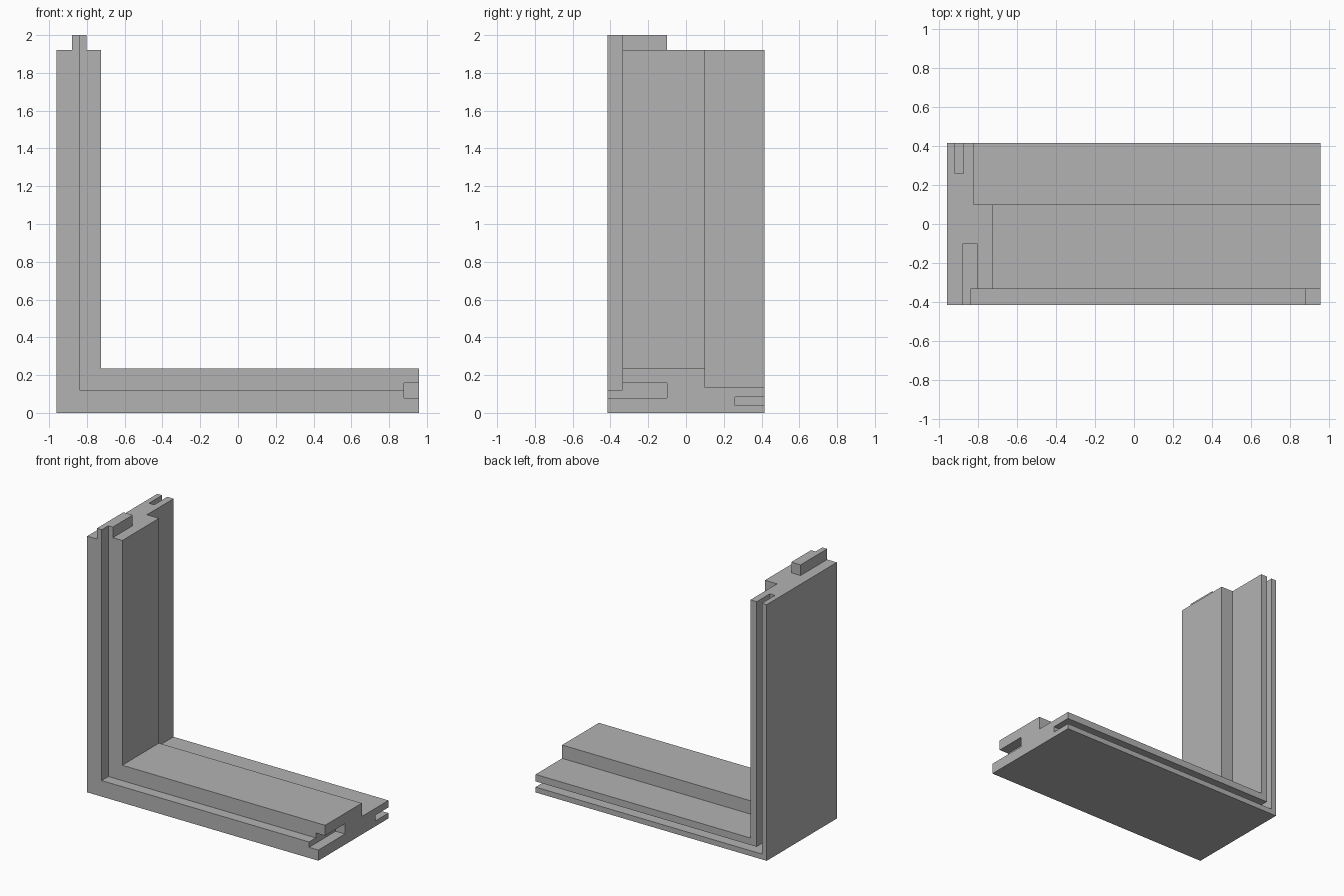
import bpy
import bmesh

cube = bpy.data.objects.get("Cube")
if cube:
    bpy.data.objects.remove(cube, do_unlink=True)

LEFT, RIGHT, TOP = -0.96, 0.957, 1.92
FRONT, BACK = -0.415, 0.415
LIP_Y, STEP_Y, TENON_Y = -0.335, 0.1, -0.1
LIP_T, FULL_T, STEP_T = 0.12, 0.235, 0.135

grey = bpy.data.materials.new("plain grey")
grey.use_nodes = True
grey.diffuse_color = (0.45, 0.45, 0.45, 1)
grey.node_tree.nodes["Principled BSDF"].inputs["Base Color"].default_value = grey.diffuse_color


def make_object(name, bm):
    bmesh.ops.recalc_face_normals(bm, faces=bm.faces[:])
    mesh = bpy.data.meshes.new(name)
    bm.to_mesh(mesh)
    bm.free()
    mesh.materials.append(grey)
    obj = bpy.data.objects.new(name, mesh)
    bpy.context.collection.objects.link(obj)
    return obj


def loft(name, rings, cap_first=True):
    """Join matching rings of points into a capped solid."""
    bm = bmesh.new()
    loops = [[bm.verts.new(p) for p in ring] for ring in rings]
    for a, b in zip(loops, loops[1:]):
        for i in range(len(a)):
            j = (i + 1) % len(a)
            bm.faces.new((a[i], a[j], b[j], b[i]))
    if cap_first:
        bm.faces.new(loops[0])
    bm.faces.new(loops[-1])
    return make_object(name, bm)


# Frame section: (depth y, thickness from the outer face), with rear groove
section = [
    (FRONT, 0), (BACK, 0), (BACK, 0.04), (0.26, 0.04), (0.26, 0.083),
    (BACK, 0.083), (BACK, STEP_T), (STEP_Y, STEP_T), (STEP_Y, FULL_T),
    (LIP_Y, FULL_T), (LIP_Y, LIP_T), (FRONT, LIP_T),
]

# Sill and upright, swept round the mitred corner
frame = loft("corner_frame", [
    [(RIGHT, y, t) for y, t in section],
    [(LEFT + t, y, t) for y, t in section],
    [(LEFT + t, y, TOP) for y, t in section],
])

# Tenon on the upright, stepped to follow the front rebate
tenon_plan = [
    (FRONT, 0.08), (TENON_Y, 0.08), (TENON_Y, 0.157),
    (LIP_Y, 0.157), (LIP_Y, LIP_T), (FRONT, LIP_T),
]
loft("top_tenon", [[(LEFT + t, y, z) for y, t in tenon_plan] for z in (TOP, 2.0)],
     cap_first=False)

# Matching slot in the free end of the sill
slot_plan = [(FRONT - 0.1, 0.08), (TENON_Y, 0.08), (TENON_Y, 0.157), (FRONT - 0.1, 0.157)]
cutter = loft("slot_cutter", [[(x, y, z) for y, z in slot_plan] for x in (0.88, 1.1)])
cutter.hide_render = True
cutter.hide_set(True)

cut = frame.modifiers.new("end_slot", "BOOLEAN")
cut.operation = "DIFFERENCE"
cut.solver = "EXACT"
cut.object = cutter
